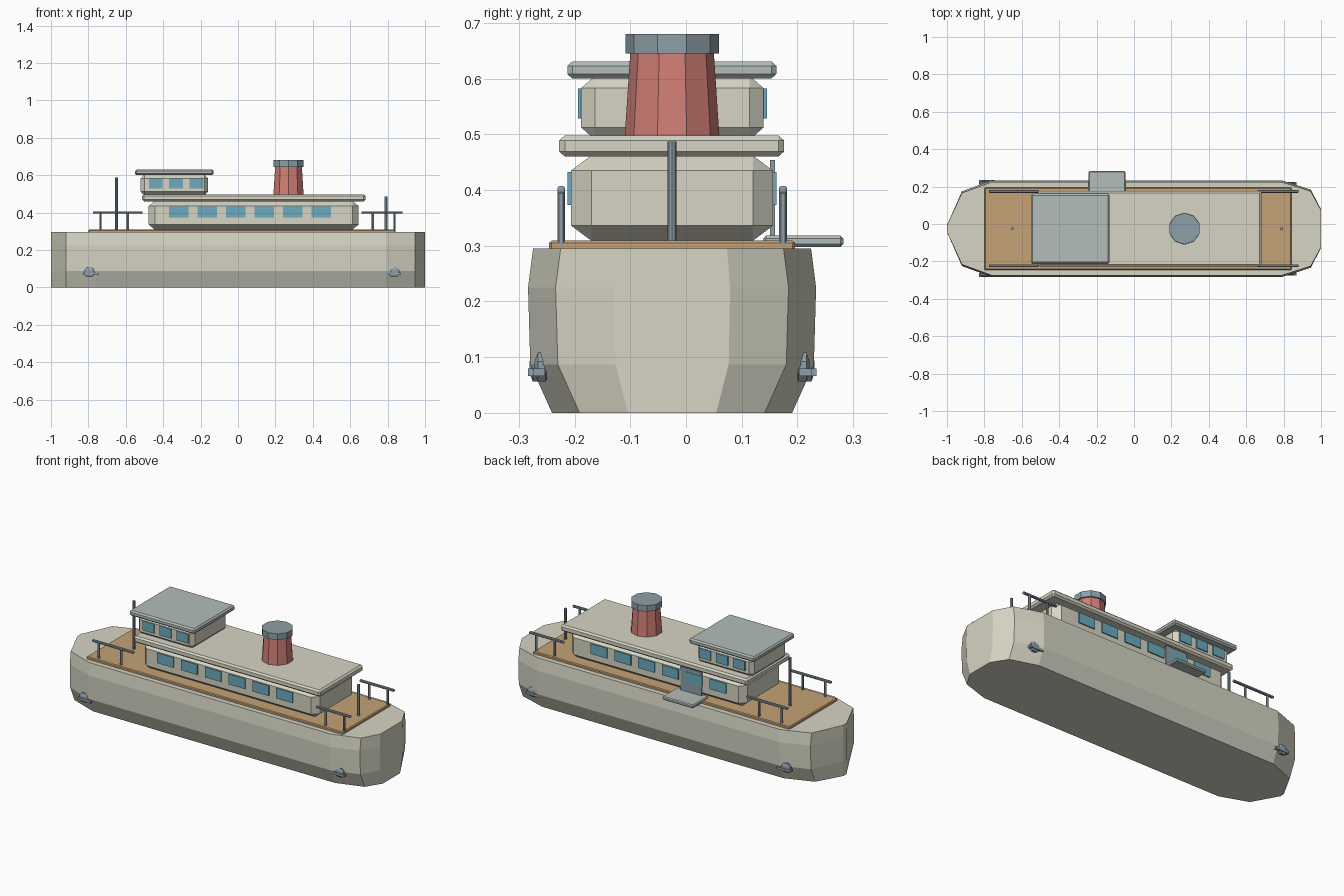
import bpy, bmesh, math
from mathutils import Vector

if "Cube" in bpy.data.objects:
    bpy.data.objects.remove(bpy.data.objects["Cube"])

CY = -0.025  # centreline of the vessel


def material(name, rgb):
    m = bpy.data.materials.new(name)
    m.diffuse_color = (*rgb, 1)
    m.use_nodes = True
    m.node_tree.nodes["Principled BSDF"].inputs["Base Color"].default_value = m.diffuse_color
    return m


CREAM = material("cream paint", (0.67, 0.66, 0.55))
WOOD = material("deck wood", (0.56, 0.36, 0.18))
ROOF = material("pale grey roof", (0.45, 0.51, 0.485))
RED = material("funnel red", (0.63, 0.21, 0.18))
STEEL = material("blue grey steel", (0.27, 0.35, 0.39))
GLASS = material("window teal", (0.15, 0.41, 0.52))


def finish(name, bm, mat):
    bmesh.ops.recalc_face_normals(bm, faces=bm.faces)
    me = bpy.data.meshes.new(name)
    bm.to_mesh(me)
    bm.free()
    me.materials.append(mat)
    ob = bpy.data.objects.new(name, me)
    bpy.context.collection.objects.link(ob)
    return ob


def box(name, x, y, z, mat, cut=(0, 0, 0)):
    """Box from (min, max) ranges, all edges chamfered by cut on each axis."""
    bm = bmesh.new()
    bmesh.ops.create_cube(bm, size=2)
    mid = Vector([(r[0] + r[1]) / 2 for r in (x, y, z)])
    half = Vector([(r[1] - r[0]) / 2 for r in (x, y, z)])
    signs = [v.co.copy() for v in bm.verts]
    if any(cut):
        bm.clear()
        for s in signs:
            for a in range(3):
                p = [s[i] * (half[i] - (0 if i == a else cut[i])) for i in range(3)]
                bm.verts.new(mid + Vector(p))
        bmesh.ops.convex_hull(bm, input=bm.verts)
        bmesh.ops.dissolve_limit(bm, angle_limit=0.01, verts=bm.verts, edges=bm.edges)
    else:
        for v in bm.verts:
            v.co = mid + Vector([v.co[i] * half[i] for i in range(3)])
    return finish(name, bm, mat)


def loft(name, rings, mat):
    """Skin closed rings of points and cap both ends."""
    bm = bmesh.new()
    vs = [[bm.verts.new(p) for p in ring] for ring in rings]
    n = len(vs[0])
    for a, b in zip(vs, vs[1:]):
        for i in range(n):
            bm.faces.new((a[i], a[(i + 1) % n], b[(i + 1) % n], b[i]))
    bm.faces.new(vs[0])
    bm.faces.new(vs[-1])
    return finish(name, bm, mat)


def column(name, x, y, levels, n, mat):
    """Upright faceted column from (z, radius) levels."""
    rings = [[(x + r * math.sin(2 * math.pi * i / n), y + r * math.cos(2 * math.pi * i / n), z)
              for i in range(n)] for z, r in levels]
    return loft(name, rings, mat)


# Hull: (height, inset from full width) levels by (x, half width) plan
levels = [(0, 0.043), (0.087, 0.004), (0.225, 0), (0.295, 0.009)]
plan = [(-1, 0.018), (-0.92, 0.2), (-0.76, 0.2585), (0.79, 0.2585), (0.945, 0.209), (1, 0.104)]
rings = []
for z, inset in levels:
    side = [(x, max(w - inset * min(1, w / 0.18), 0.008)) for x, w in plan]
    rings.append([(x, CY - w, z) for x, w in side] + [(x, CY + w, z) for x, w in reversed(side)])
loft("hull", rings, CREAM)

# Deck and superstructure
box("deck", (-0.8, 0.843), (CY - 0.221, CY + 0.221), (0.29, 0.309), WOOD, (0.005, 0.005, 0.004))
box("cabin", (-0.478, 0.645), (-0.206, 0.156), (0.309, 0.462), CREAM, (0.033, 0.036, 0.027))
box("cabin_roof", (-0.512, 0.682), (-0.2275, 0.176), (0.46, 0.498), CREAM, (0.01, 0.01, 0.009))
box("pilot_house", (-0.52, -0.16), (-0.188, 0.139), (0.49, 0.605), CREAM, (0.02, 0.025, 0.022))
box("pilot_house_roof", (-0.55, -0.131), (-0.213, 0.162), (0.6, 0.631), ROOF, (0.008, 0.009, 0.008))

# Windows on both long sides
for i in range(6):
    x = -0.317 + 0.1525 * i
    for tag, y in (("front", (-0.2125, -0.204)), ("back", (0.154, 0.1625))):
        box(f"cabin_window_{tag}_{i}", (x - 0.052, x + 0.052), y, (0.373, 0.432), GLASS)
for i in range(3):
    x = -0.44 + 0.109 * i
    for tag, y in (("front", (-0.194, -0.186)), ("back", (0.137, 0.145))):
        box(f"pilot_window_{tag}_{i}", (x - 0.037, x + 0.037), y, (0.528, 0.582), GLASS)

# Side door and boarding ramp
box("door", (-0.212, -0.077), (0.151, 0.16), (0.318, 0.454), STEEL)
box("boarding_ramp", (-0.243, -0.045), (0.139, 0.2825), (0.298, 0.318), ROOF, (0.005, 0.005, 0.005))

# Funnel
column("funnel", 0.27, CY, [(0.495, 0.085), (0.647, 0.075)], 10, RED)
column("funnel_cap", 0.27, CY, [(0.645, 0.084), (0.68, 0.084)], 10, STEEL)

# Masts
column("aft_mast", -0.65, CY, [(0.3, 0.008), (0.587, 0.008)], 8, STEEL)
column("fore_mast", 0.79, CY, [(0.3, 0.008), (0.487, 0.008)], 8, STEEL)

# Rails and anchors, mirrored across the centreline
for s, tag in ((-1, "front"), (1, "back")):
    y = CY + s * 0.199
    for end, xr, posts in (("aft", (-0.775, -0.51), (-0.735, -0.59)),
                           ("fore", (0.66, 0.88), (0.72, 0.837))):
        box(f"{end}_rail_{tag}", xr, (y - 0.007, y + 0.007), (0.394, 0.407), STEEL, (0.002, 0.003, 0.003))
        for i, x in enumerate(posts):
            column(f"{end}_rail_post_{tag}_{i}", x, y, [(0.3, 0.007), (0.4, 0.007)], 6, STEEL)
    for end, x, d, w in (("aft", -0.795, 1, 0.243), ("fore", 0.835, -1, 0.234)):
        y = CY + s * w
        box(f"{end}_anchor_{tag}", (x - 0.028, x + 0.028), (y - 0.013, y + 0.013),
            (0.056, 0.108), STEEL, (0.014, 0.006, 0.016))
        bar = sorted((x - d * 0.035, x + d * 0.05))
        box(f"{end}_anchor_bar_{tag}", bar, (y - 0.006, y + 0.016) if s > 0 else (y - 0.016, y + 0.006),
            (0.066, 0.08), STEEL)
